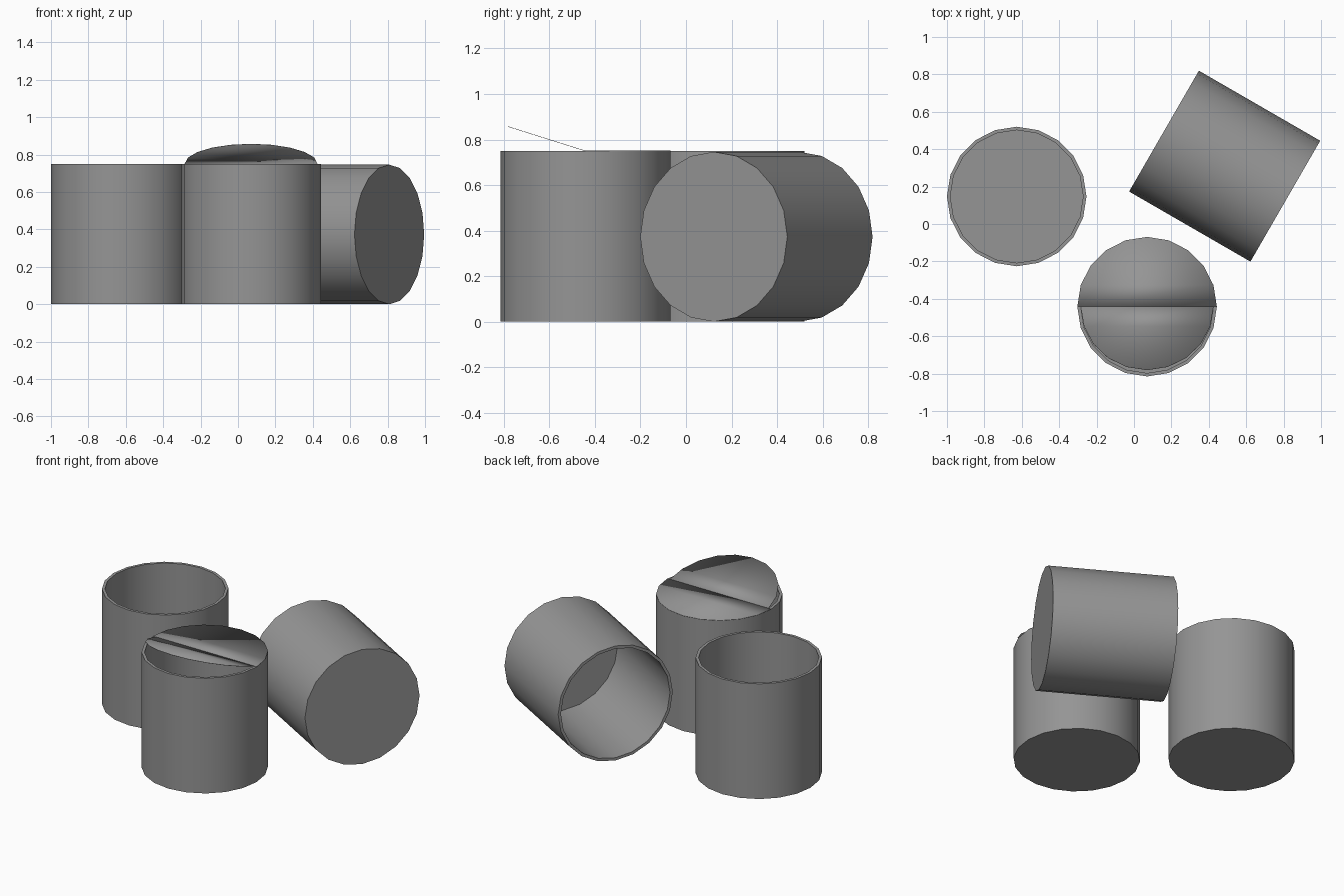
import bpy, bmesh
from math import radians, sin, cos, pi
from mathutils import Matrix, Vector

if "Cube" in bpy.data.objects:
    bpy.data.objects.remove(bpy.data.objects["Cube"], do_unlink=True)

RADIUS, HEIGHT, WALL, SIDES = 0.373, 0.749, 0.018, 20
INNER = RADIUS - WALL

grey = bpy.data.materials.new("tin_grey")
grey.use_nodes = True
grey.diffuse_color = (0.3, 0.3, 0.3, 1)
grey.node_tree.nodes["Principled BSDF"].inputs["Base Color"].default_value = (0.3, 0.3, 0.3, 1)


def finish(bm, name, location, rotation=(0, 0, 0)):
    mesh = bpy.data.meshes.new(name)
    bm.to_mesh(mesh)
    bm.free()
    mesh.materials.append(grey)
    obj = bpy.data.objects.new(name, mesh)
    bpy.context.collection.objects.link(obj)
    obj.location = location
    obj.rotation_euler = [radians(a) for a in rotation]
    bpy.ops.object.select_all(action="DESELECT")
    obj.select_set(True)
    bpy.context.view_layer.objects.active = obj
    bpy.ops.object.shade_smooth_by_angle(angle=radians(30))
    return obj


# Open can: a cylinder with its top inset and pushed down to the floor
def can(name, location, rotation=(0, 0, 0)):
    bm = bmesh.new()
    bmesh.ops.create_cone(bm, cap_ends=True, segments=SIDES, radius1=RADIUS,
                          radius2=RADIUS, depth=HEIGHT,
                          matrix=Matrix.Translation((0, 0, HEIGHT / 2)))
    # Put a corner exactly on the local x axis
    bm.verts.ensure_lookup_table()
    first = bm.verts[0].co
    turn = Vector((1, 0)).angle_signed(first.xy)
    bmesh.ops.rotate(bm, verts=bm.verts, matrix=Matrix.Rotation(turn, 3, "Z"))
    top = [f for f in bm.faces if f.normal.z > 0.9]
    bmesh.ops.inset_region(bm, faces=top, thickness=WALL)
    floor = bmesh.ops.extrude_discrete_faces(bm, faces=top)["faces"]
    bmesh.ops.translate(bm, verts=floor[0].verts, vec=(0, 0, WALL - HEIGHT))
    bmesh.ops.recalc_face_normals(bm, faces=bm.faces)
    return finish(bm, name, location, rotation)


# Half disc lid, swept from a start angle and tilted about the fold line
def half_lid(name, location, radius, start, tilt):
    bm = bmesh.new()
    angles = [start + pi * i / (SIDES // 2) for i in range(SIDES // 2 + 1)]
    bm.faces.new([bm.verts.new((radius * cos(a), radius * sin(a), 0)) for a in angles])
    obj = finish(bm, name, location, (tilt, 0, 0))
    thin = obj.modifiers.new("thin_sheet", "SOLIDIFY")
    thin.thickness = 0.002
    return obj


can("open_can", (-0.627, 0.147, 0))
can("lidded_can", (0.07, -0.442, 0))
can("fallen_can", (0.809, 0.122, RADIUS), (0, -90, -30))

# Folded lid: back half lies on the rim, front half is bent upward
fold = (0.07, -0.442, HEIGHT + 0.002)
half_lid("lid_back_half", fold, RADIUS, 0, 0)
half_lid("lid_front_half", fold, INNER, pi, -17.5)
